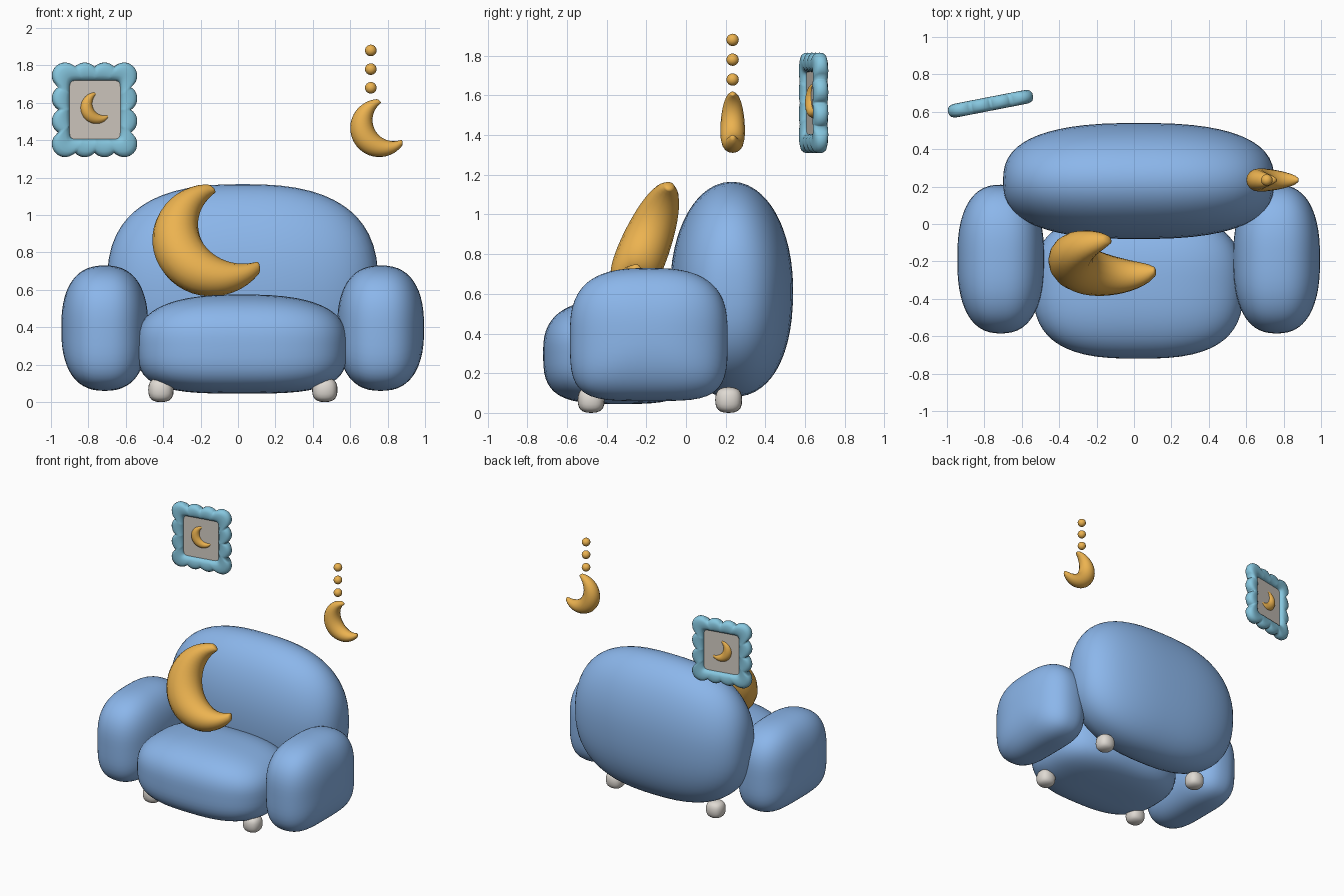
import bpy, bmesh
from math import sin, cos, pi, radians, sqrt
from mathutils import Vector

if "Cube" in bpy.data.objects:
    bpy.data.objects.remove(bpy.data.objects["Cube"])


def material(name, rgb):
    m = bpy.data.materials.new(name)
    m.diffuse_color = (*rgb, 1)
    m.use_nodes = True
    m.node_tree.nodes["Principled BSDF"].inputs["Base Color"].default_value = m.diffuse_color
    return m


BLUE = material("blue_fabric", (0.26, 0.47, 0.83))
GOLD = material("gold", (0.84, 0.45, 0.08))
CYAN = material("pale_blue", (0.24, 0.57, 0.74))
PANEL = material("panel_grey", (0.65, 0.60, 0.54))
CREAM = material("cream", (0.74, 0.70, 0.65))


def finish(name, bm, mat, loc=(0, 0, 0), rot=(0, 0, 0)):
    bmesh.ops.recalc_face_normals(bm, faces=bm.faces)
    me = bpy.data.meshes.new(name)
    bm.to_mesh(me)
    bm.free()
    for p in me.polygons:
        p.use_smooth = True
    me.materials.append(mat)
    ob = bpy.data.objects.new(name, me)
    ob.location, ob.rotation_euler = loc, rot
    bpy.context.collection.objects.link(ob)
    return ob


def puff(name, lo, hi, axis, group, single, mat=BLUE, cuts=15):
    """Stuffed box: superellipsoid; exponents given as (upper half, lower half)."""
    lo, hi = Vector(lo), Vector(hi)
    mid, half = (lo + hi) / 2, (hi - lo) / 2
    bm = bmesh.new()
    bmesh.ops.create_cube(bm, size=2)
    bmesh.ops.subdivide_edges(bm, edges=bm.edges[:], cuts=cuts, use_grid_fill=True)
    for v in bm.verts:
        d = Vector([sin(c * pi / 4) / sin(pi / 4) for c in v.co])
        k = 0 if d.z >= 0 else 1
        a, b = group[k], single[k]
        g = sum(abs(d[i]) ** a for i in range(3) if i != axis)
        r = (g ** (b / a) + abs(d[axis]) ** b) ** (-1 / b)
        v.co = mid + Vector([d[i] * r * half[i] for i in range(3)])
    return finish(name, bm, mat)


def bridge(bm, rings, closed):
    n = len(rings[0])
    for i in range(len(rings) if closed else len(rings) - 1):
        p, q = rings[i], rings[(i + 1) % len(rings)]
        for j in range(n):
            bm.faces.new((p[j], p[(j + 1) % n], q[(j + 1) % n], q[j]))


def crescent(name, R, loc, rot):
    """Puffy moon lofted between an outer and an inner arc."""
    tilt = radians(29)
    U = Vector((cos(tilt), 0, sin(tilt)))
    V = Vector((-sin(tilt), 0, cos(tilt)))
    bm = bmesh.new()
    rings = []
    steps = 28

    def ring(c, h, depth):
        rings.append([bm.verts.new((c + h * cos(k * pi / 8)
                      + Vector((0, depth * sin(k * pi / 8), 0))) * R) for k in range(16)])

    for i in range(steps + 1):
        t = 2 * i / steps - 1
        a, b = radians(114) * t, radians(80.5) * t
        o = -cos(a) * U + sin(a) * V
        n = (0.57 - 0.73 * cos(b)) * U + 0.73 * sin(b) * V
        c, h = (o + n) / 2, (o - n) / 2
        depth = 0.09 + 0.31 * max(0, cos(t * pi / 2)) ** 0.75
        tang = (sin(a) * U + cos(a) * V).normalized()
        # rounded tips
        caps = [(0.03, 0.8), (0.05, 0.4)]
        if i == 0:
            for e, s in reversed(caps):
                ring(c - tang * e, h * s, depth * s)
        ring(c, h, depth)
        if i == steps:
            for e, s in caps:
                ring(c + tang * e, h * s, depth * s)
    bridge(bm, rings, False)
    bm.faces.new(rings[0])
    bm.faces.new(rings[-1])
    return finish(name, bm, GOLD, loc, rot)


# Sofa
puff("backrest", (-0.70, -0.08, 0.08), (0.75, 0.54, 1.165), 0, (2.05, 2.3), (2.6, 2.6))
puff("seat", (-0.54, -0.72, 0.045), (0.585, 0.06, 0.575), 2, (2.8, 2.8), (2.6, 3.4))
for side, x in (("left", -0.945), ("right", 0.53)):
    puff(side + "_arm", (x, -0.585, 0.06), (x + 0.465, 0.21, 0.73), 0, (2.8, 4.2), (2.45, 2.45))
for sx, x in (("left", -0.412), ("right", 0.464)):
    for sy, y in (("front", -0.478), ("back", 0.215)):
        puff(f"{sy}_{sx}_foot", (x - 0.068, y - 0.068, 0), (x + 0.068, y + 0.068, 0.13),
             2, (2.3, 2.3), (2.6, 2.6), CREAM, 5)

# Moon cushion leaning on the backrest
crescent("moon_cushion", 0.318, (-0.14, -0.195, 0.868), (radians(-22), 0, 0))

# Hanging moon with beads
crescent("hanging_moon", 0.155, (0.755, 0.235, 1.465), (0, 0, 0))
for i in range(3):
    bm = bmesh.new()
    bmesh.ops.create_uvsphere(bm, u_segments=20, v_segments=12, radius=0.031)
    finish(f"bead_{i + 1}", bm, GOLD, (0.71, 0.235, 1.68 + 0.1 * i))

# Scalloped picture frame
spot, turn = Vector((-0.767, 0.643, 1.5625)), (0, 0, radians(11))
W, H, LOBE = 0.161, 0.183, 0.07
lobes = [Vector((W * i / 3, H * j / 3)) for i in (-3, -1, 1, 3) for j in (-3, -1, 1, 3)
         if max(abs(i), abs(j)) == 3]


def outer_radius(d):
    best = 0
    for c in lobes:
        b = d.dot(c)
        disc = LOBE ** 2 - c.length_squared + b * b
        if b > 0 and disc >= 0:
            best = max(best, b + sqrt(disc))
    return best


bm = bmesh.new()
rings = []
for i in range(160):
    d = Vector((cos(i * pi / 80), sin(i * pi / 80)))
    r_in = ((abs(d.x) / 0.138) ** 12 + (abs(d.y) / 0.156) ** 12) ** (-1 / 12)
    r_out = outer_radius(d)
    ring = []
    for k in range(16):
        c, s = cos(k * pi / 8), sin(k * pi / 8)
        f = (abs(c) ** 2.8 + abs(s) ** 2.8) ** (-1 / 2.8)
        r = (r_in + r_out) / 2 + (r_out - r_in) / 2 * c * f
        ring.append(bm.verts.new((d.x * r, 0.037 * s * f, d.y * r)))
    rings.append(ring)
bridge(bm, rings, True)
finish("picture_frame", bm, CYAN, spot, turn)

# Picture panel and its moon
bm = bmesh.new()
bmesh.ops.create_cube(bm, size=1)
bmesh.ops.scale(bm, vec=(0.31, 0.02, 0.345), verts=bm.verts)
panel = finish("picture_panel", bm, PANEL, spot, turn)
for p in panel.data.polygons:
    p.use_smooth = False
crescent("picture_moon", 0.086, spot + Vector((0.007, 0, 0.01)), turn)
